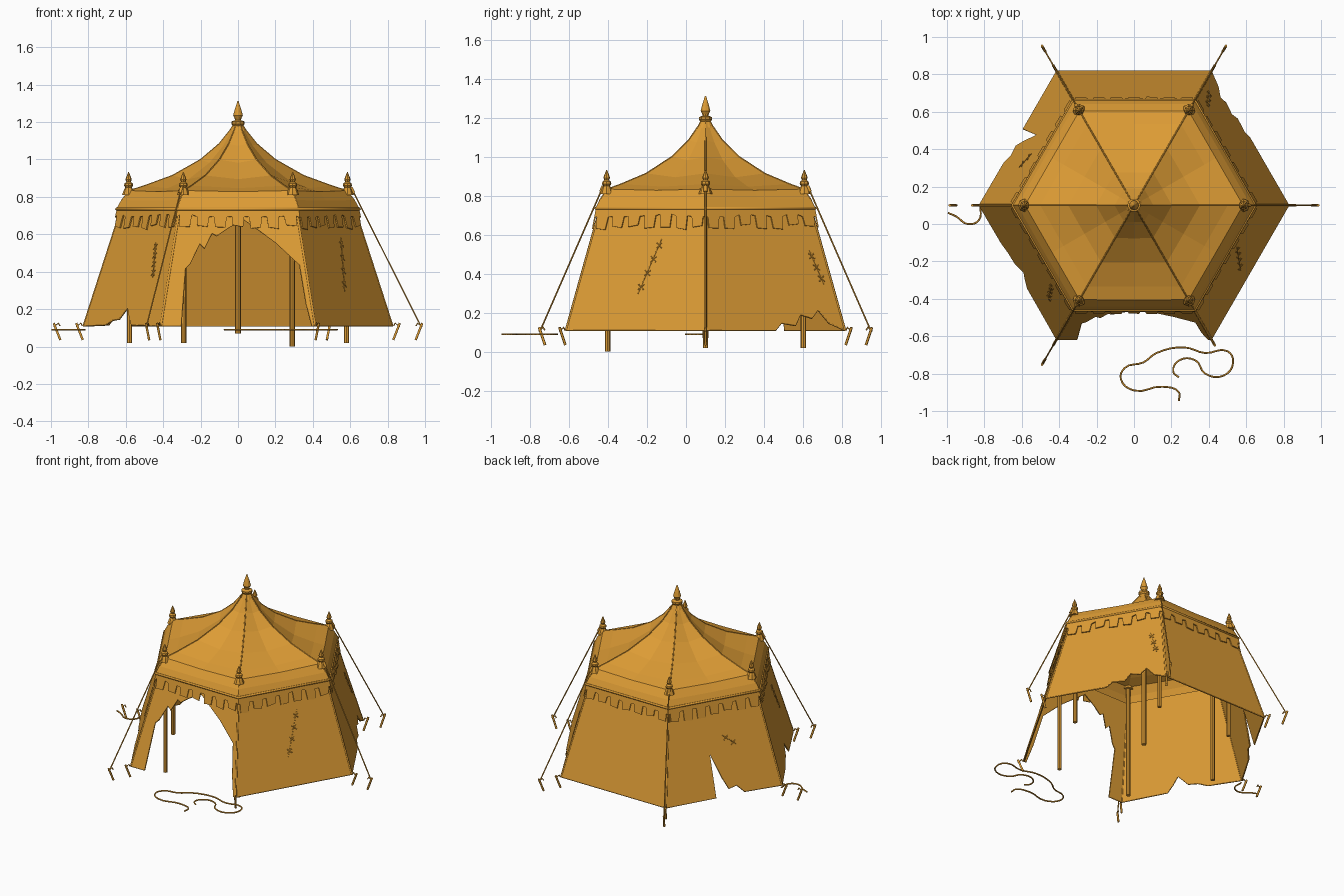
import bpy, bmesh, math, random
from mathutils import Vector

random.seed(4)
cube = bpy.data.objects.get("Cube")
if cube:
    bpy.data.objects.remove(cube, do_unlink=True)

canvas = bpy.data.materials.new("ochre_canvas")
canvas.use_nodes = True
colour = (0.72, 0.33, 0.035, 1)
canvas.diffuse_color = colour
canvas.node_tree.nodes["Principled BSDF"].inputs["Base Color"].default_value = colour

CENTRE = Vector((0, 0.1, 0))
EAVE_R, EAVE_Z = 0.645, 0.735
HEM_R, HEM_Z = 0.825, 0.11
POLE_R = 0.58


def polar(i, r, z):
    """Point on hexagon corner i (may be fractional) at radius r."""
    a = math.radians(60 * i)
    return CENTRE + Vector((r * math.cos(a), r * math.sin(a), z))


def add_mesh(name, mesh, thickness=0):
    ob = bpy.data.objects.new(name, mesh)
    bpy.context.collection.objects.link(ob)
    mesh.materials.clear()
    mesh.materials.append(canvas)
    if thickness:
        mod = ob.modifiers.new("cloth_thickness", "SOLIDIFY")
        mod.thickness = thickness
        mod.offset = 0
    return ob


def from_faces(name, verts, faces, thickness=0):
    mesh = bpy.data.meshes.new(name)
    mesh.from_pydata(verts, [], faces)
    bm = bmesh.new()
    bm.from_mesh(mesh)
    bmesh.ops.recalc_face_normals(bm, faces=bm.faces)
    bm.to_mesh(mesh)
    bm.free()
    return add_mesh(name, mesh, thickness)


def tube(name, pts, radius, closed=False, smooth=False):
    """Round cord or bar through the points."""
    cu = bpy.data.curves.new(name + "_path", "CURVE")
    cu.dimensions = "3D"
    cu.bevel_depth = radius
    cu.bevel_resolution = 1
    cu.resolution_u = 4
    cu.use_fill_caps = True
    sp = cu.splines.new("BEZIER" if smooth else "POLY")
    points = sp.bezier_points if smooth else sp.points
    points.add(len(pts) - 1)
    for p, co in zip(points, pts):
        if smooth:
            p.co = co
            p.handle_left_type = p.handle_right_type = "AUTO"
        else:
            p.co = (*co, 1)
    sp.use_cyclic_u = closed
    helper = bpy.data.objects.new(name + "_path", cu)
    bpy.context.collection.objects.link(helper)
    bpy.context.view_layer.update()
    mesh = bpy.data.meshes.new_from_object(helper)
    bpy.data.objects.remove(helper, do_unlink=True)
    return add_mesh(name, mesh)


def lathe(name, base, profile, sides=8):
    """Turned part from (radius, height) pairs."""
    verts, faces = [], []
    for r, z in profile:
        for k in range(sides):
            a = math.tau * k / sides
            verts.append(base + Vector((r * math.cos(a), r * math.sin(a), z)))
    for j in range(len(profile) - 1):
        for k in range(sides):
            n = (k + 1) % sides
            faces.append((j * sides + k, j * sides + n, (j + 1) * sides + n, (j + 1) * sides + k))
    faces.append(tuple(range(sides)))
    faces.append(tuple(range(len(verts) - sides, len(verts))))
    return from_faces(name, verts, faces)


def on_wall(i, u, v, out=0.0):
    """u runs from corner i to the next, v from the hem up to the eave."""
    r = HEM_R + (0.625 - HEM_R) * v + out
    z = HEM_Z + (0.73 - HEM_Z) * v
    return polar(i, r, z).lerp(polar(i + 1, r, z), u)


# Side walls: lower outlines with their tears, one per hexagon side
torn_hems = {
    0: [(0, 0), (.5, 0), (.55, .06), (.65, .04), (.7, .13), (.78, .1), (.84, .17),
        (.9, .06), (.97, .02), (1, 0)],
    1: [(0, 0), (1, 0)],
    2: [(0, 0), (.43, 0), (.41, .46), (.5, .2), (.55, .07), (.62, .09), (.68, .01), (1, 0)],
    3: [(0, 0), (.28, .01), (.36, .05), (.44, .06), (.52, .16), (.57, .08), (.62, .01), (1, 0)],
    4: [(0, 0), (.13, 0), (.11, .5), (.14, .54), (.2, .71), (.24, .67), (.29, .8),
        (.33, .78), (.42, .85), (.55, .92), (.8, .72), (.96, .53), (.965, .2), (.98, 0), (1, 0)],
    5: [(0, 0), (1, 0)],
}
for i, hem in torn_hems.items():
    outline = [on_wall(i, u, v) for u, v in hem + [(1, 1), (0, 1)]]
    from_faces(f"wall_{i}", outline, [tuple(range(len(outline)))], 0.008)
    tube(f"wall_hem_{i}", [on_wall(i, u, v) for u, v in hem], 0.005)

# Roof: rings with corners on the hips and sagging points between
roof_profile = [(.02, 1.19), (.04, 1.155), (.1, 1.08), (.2, .995), (.35, .91), (.5, .855),
                (.58, .83), (.62, .78), (EAVE_R, EAVE_Z)]
verts, faces = [], []
for r, z in roof_profile:
    for k in range(12):
        mid = k % 2
        sag = 0.02 * math.sin(math.pi * r / EAVE_R) if mid else 0
        verts.append(polar(k / 2, r * (math.cos(math.pi / 6) if mid else 1), z - sag))
for j in range(len(roof_profile) - 1):
    for k in range(12):
        n = (k + 1) % 12
        faces.append((j * 12 + k, j * 12 + n, j * 12 + 12 + n, j * 12 + 12 + k))
from_faces("roof", verts, faces, 0.01)
tube("eave_cord", [polar(i, EAVE_R + .004, EAVE_Z) for i in range(6)], 0.008, closed=True)
for i in range(6):
    tube(f"roof_seam_{i}", [polar(i, r, z + .004) for r, z in roof_profile], 0.004)
    tube(f"wall_seam_{i}", [on_wall(i, 0, v) for v in (0, 1)], 0.007)

# Valance: a band of uneven hanging tabs on every side
TABS = 7
for i in range(6):
    edge = []
    for t in range(TABS):
        drop = random.uniform(.63, .65)
        notch = random.uniform(.69, .705)
        u0, u1 = (t + .14) / TABS, (t + .86) / TABS
        edge += [(u0, notch), (u0 + .01, drop), (u1 - .01, drop + random.uniform(-.01, .01)), (u1, notch)]
    edge = [(0, .69)] + edge + [(1, .69), (1, EAVE_Z), (0, EAVE_Z)]
    pts = []
    for u, z in edge:
        r = EAVE_R + (EAVE_Z - z) * .22
        pts.append(polar(i, r, z).lerp(polar(i + 1, r, z), u))
    from_faces(f"valance_{i}", pts, [tuple(range(len(pts)))], 0.007)

# Poles with turned finials
lathe("centre_pole", CENTRE, [(.015, .07), (.015, 1.18)])
lathe("centre_finial", CENTRE, [(.045, 1.15), (.028, 1.18), (.036, 1.19), (.036, 1.203), (.016, 1.21),
                                (.018, 1.22), (.026, 1.235), (.018, 1.265), (.003, 1.312)], 10)
for i in range(6):
    foot = 0 if i == 5 else .02
    lathe(f"corner_pole_{i}", polar(i, POLE_R, 0), [(.014, foot), (.014, .84)])
    lathe(f"corner_finial_{i}", polar(i, POLE_R + .005, 0),
          [(.035, .81), (.024, .84), (.017, .85), (.024, .86), (.022, .872),
           (.012, .88), (.017, .892), (.011, .91), (.002, .932)])


# Hooked stakes: inner ones hold the hem, outer ones hold the guy ropes
def stake(name, i, r):
    tube(name, [polar(i, r - .02, .035), polar(i, r + .015, .125)], 0.007)
    tube(name + "_hook", [polar(i, r + .015, .105), polar(i, r - .01, .125), polar(i, r - .018, .11)], 0.004)


for i in range(6):
    stake(f"hem_stake_{i}", i, .85)
    if i != 5:
        stake(f"guy_stake_{i}", i, .97)
for i in (0, 1, 2, 4):
    tube(f"guy_rope_{i}", [polar(i, POLE_R + .015, .87), polar(i, .975, .115)], 0.004)
    tube(f"guy_knot_{i}", [polar(i, POLE_R + .025, .85), polar(i, POLE_R + .04, .82)], 0.009)

# Snapped ropes lying on the ground
front_coil = [(.24, -.945), (.24, -.9), (.15, -.87), (0, -.89), (-.07, -.83), (-.05, -.77), (.05, -.74),
              (.12, -.69), (.27, -.66), (.38, -.69), (.5, -.68), (.53, -.74), (.48, -.81), (.38, -.8),
              (.33, -.73), (.24, -.73), (.21, -.79), (.24, -.82)]
side_coil = [(-.82, .1), (-.83, .02), (-.89, 0), (-.95, .04), (-.995, .06)]
for name, path in (("loose_front_rope", front_coil), ("loose_side_rope", side_coil)):
    tube(name, [Vector((x, y, .09)) for x, y in path], 0.005, smooth=True)


# Stitched repairs: a seam with small crossed threads
def repair(i, start, end, count):
    a, b = Vector(start), Vector(end)
    tube(f"repair_seam_{i}", [on_wall(i, *a, .006), on_wall(i, *b, .006)], 0.002)
    for k in range(count):
        c = a.lerp(b, (k + .5) / count)
        for s in (-1, 1):
            d = Vector((.022, .022 * s))
            tube(f"stitch_{i}_{k}_{s}", [on_wall(i, *(c - d), .006), on_wall(i, *(c + d), .006)], 0.003)


repair(5, (.48, .3), (.62, .76), 4)
repair(0, (.88, .66), (.93, .38), 3)
repair(2, (.55, .62), (.68, .5), 2)
repair(3, (.72, .72), (.78, .42), 4)
